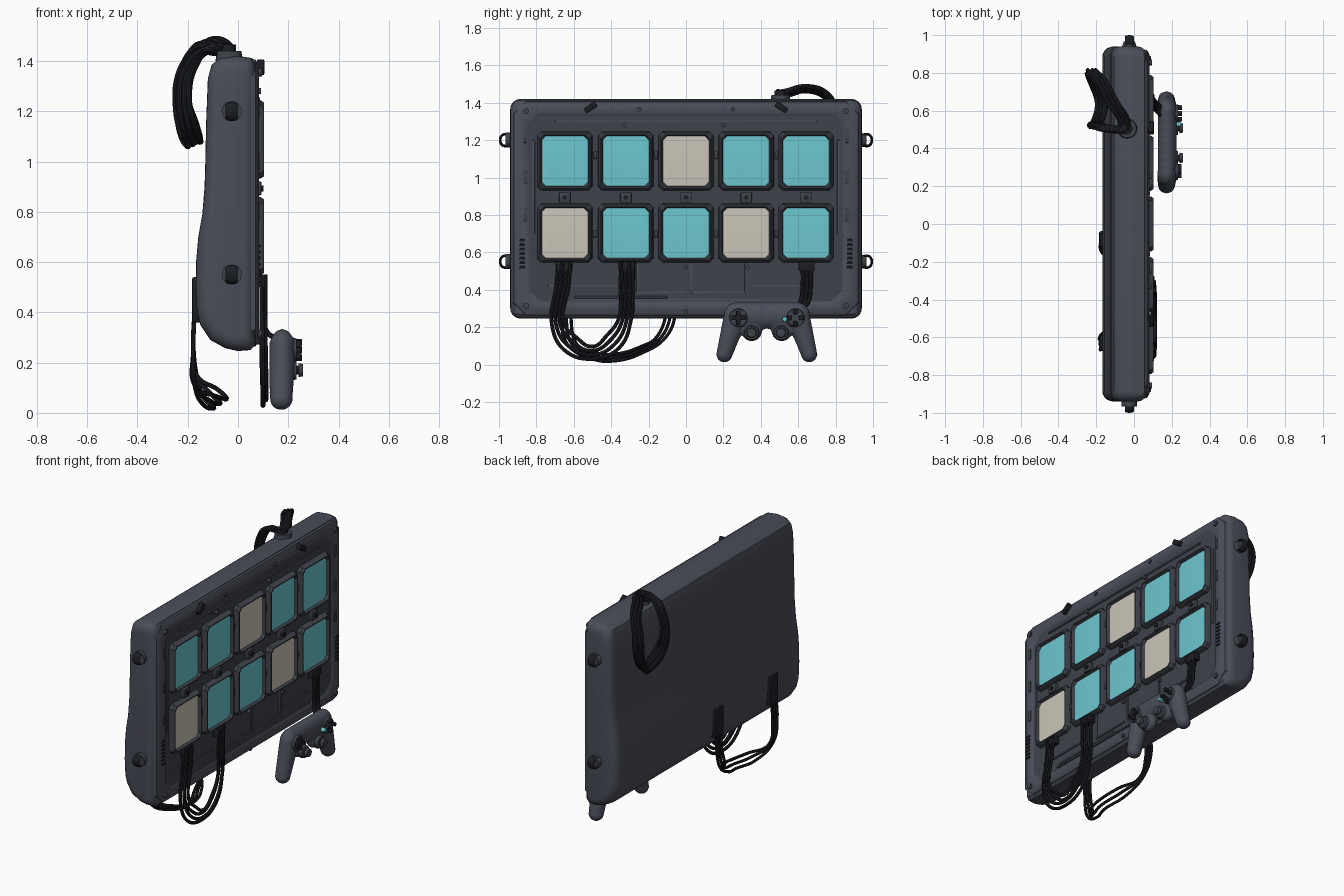
import bpy, bmesh, math, random
from mathutils import Vector

if "Cube" in bpy.data.objects:
    bpy.data.objects.remove(bpy.data.objects["Cube"])

random.seed(4)
def mat(name, rgb):
    m = bpy.data.materials.new(name)
    m.diffuse_color = (*rgb, 1)
    m.use_nodes = True
    m.node_tree.nodes["Principled BSDF"].inputs["Base Color"].default_value = m.diffuse_color
    return m

SHELL = mat("slate_shell", (0.070, 0.076, 0.100))
PANEL = mat("dark_slate_panel", (0.050, 0.054, 0.070))
BLACK = mat("cable_black", (0.012, 0.013, 0.017))
TEAL = mat("teal", (0.150, 0.570, 0.620))
CREAM = mat("cream", (0.600, 0.560, 0.480))

def finish(name, bm, m):
    bmesh.ops.recalc_face_normals(bm, faces=bm.faces)
    me = bpy.data.meshes.new(name)
    bm.to_mesh(me)
    bm.free()
    me.materials.append(m)
    o = bpy.data.objects.new(name, me)
    bpy.context.collection.objects.link(o)
    return o

def loft(name, rings, m, caps=True):
    bm = bmesh.new()
    vs = [[bm.verts.new(p) for p in r] for r in rings]
    n = len(vs[0])
    for a, b in zip(vs, vs[1:]):
        for i in range(n):
            bm.faces.new((a[i], a[(i + 1) % n], b[(i + 1) % n], b[i]))
    if caps:
        bm.faces.new(vs[0])
        bm.faces.new(vs[-1])
    return finish(name, bm, m)

def box(name, c, s, m, bevel=0.004, tilt=0):
    bm = bmesh.new()
    bmesh.ops.create_cube(bm, size=1)
    bmesh.ops.scale(bm, vec=s, verts=bm.verts)
    bmesh.ops.bevel(bm, geom=bm.edges[:], offset=bevel, segments=2, affect='EDGES', profile=0.5)
    o = finish(name, bm, m)
    o.location, o.rotation_euler.x = c, tilt
    return o

def disc(name, c, r, depth, m, axis='X', r2=None, n=20):
    bm = bmesh.new()
    bmesh.ops.create_cone(bm, cap_ends=True, segments=n, radius1=r, radius2=r if r2 is None else r2, depth=depth)
    o = finish(name, bm, m)
    o.location = c
    o.rotation_euler = {'X': (0, math.pi / 2, 0), 'Y': (-math.pi / 2, 0, 0), 'Z': (0, 0, 0)}[axis]
    return o

def tube(name, pts, r, m=BLACK, closed=False):
    cu = bpy.data.curves.new(name, 'CURVE')
    cu.dimensions = '3D'
    cu.bevel_depth, cu.bevel_resolution, cu.resolution_u = r, 2, 7
    cu.use_fill_caps = True
    sp = cu.splines.new('BEZIER')
    sp.bezier_points.add(len(pts) - 1)
    for b, p in zip(sp.bezier_points, pts):
        b.co = p
        b.handle_left_type = b.handle_right_type = 'AUTO'
    sp.use_cyclic_u = closed
    cu.materials.append(m)
    o = bpy.data.objects.new(name, cu)
    bpy.context.collection.objects.link(o)
    return o

def plate_ring(x, cy, cz, hy, hz, ch):
    q = [(hy, hz - ch), (hy - ch, hz), (ch - hy, hz), (-hy, hz - ch),
         (-hy, ch - hz), (ch - hy, -hz), (hy - ch, -hz), (hy, ch - hz)]
    return [(x, cy + a, cz + b) for a, b in q]

# main shell: side profile (x, z) swept along y with rounded ends
prof = [(0.068, 0.27), (0.068, 1.39), (0.055, 1.412), (0, 1.42), (-0.07, 1.412), (-0.105, 1.385),
        (-0.12, 1.33), (-0.127, 1.15), (-0.13, 1.0), (-0.133, 0.9), (-0.142, 0.79), (-0.158, 0.70),
        (-0.167, 0.6), (-0.168, 0.5), (-0.163, 0.4), (-0.15, 0.35), (-0.11, 0.29), (-0.05, 0.257),
        (0, 0.246), (0.05, 0.25)]
rings = []
stations = [(0.94 - 0.055 * (1 - math.sin(a)), 0.055 * (1 - math.cos(a)))
            for a in [math.radians(d) for d in (90, 72, 54, 36, 18, 0)]]
for y, ins in [(-y, i) for y, i in stations] + [(y, i) for y, i in reversed(stations)]:
    kx, kz = 1 - ins / 0.12, 1 - ins / 0.585
    rings.append([(-0.04 + (x + 0.04) * kx, y, 0.835 + (z - 0.835) * kz) for x, z in prof])
loft("main_shell", rings, SHELL)

# raised front rim and recessed floor
Z = 0.835
loft("front_rim", [plate_ring(0.03, 0, Z, 0.93, 0.58, 0.07), plate_ring(0.07, 0, Z, 0.92, 0.57, 0.065),
                   plate_ring(0.083, 0, Z, 0.895, 0.548, 0.06), plate_ring(0.083, 0, Z, 0.85, 0.51, 0.06),
                   plate_ring(0.064, 0, Z, 0.83, 0.49, 0.06)], SHELL, False)
loft("recess_floor", [plate_ring(0.062, 0, Z, 0.86, 0.52, 0.06), plate_ring(0.071, 0, Z, 0.86, 0.52, 0.06)], PANEL)

# key frames with coloured pads
cols = [-0.648, -0.322, 0.0, 0.322, 0.642]
for r, cz in enumerate((1.088, 0.703)):
    for c, cy in enumerate(cols):
        spec = [(0.06, 0.148, 0.158), (0.09, 0.146, 0.156), (0.104, 0.136, 0.146),
                (0.104, 0.130, 0.140), (0.085, 0.122, 0.133)]
        loft("key_frame", [plate_ring(x, cy, cz, a, b, 0.022) for x, a, b in spec], PANEL, False)
        pad = CREAM if (r, c) in ((0, 2), (1, 0), (1, 3)) else TEAL
        loft("key_pad", [plate_ring(0.080, cy, cz, 0.126, 0.137, 0.02), plate_ring(0.087, cy, cz, 0.124, 0.135, 0.02),
                         plate_ring(0.089, cy, cz, 0.10, 0.11, 0.02)], pad)

# connector clips between rows
for cy in cols:
    box("row_clip", (0.078, cy, 0.893), (0.03, 0.06, 0.055), PANEL)
    disc("clip_stud", (0.095, cy, 0.893), 0.012, 0.012, BLACK)
for cy in cols[:-1]:
    for cz in (1.12, 0.7):
        box("side_clip", (0.075, cy + 0.162, cz), (0.02, 0.02, 0.04), PANEL)

# raised trims on the floor
for y0, y1, z in ((-0.74, -0.36, 0.42), (-0.26, 0.0, 0.385), (0.03, 0.32, 0.385), (0.36, 0.6, 0.42),
                  (-0.6, -0.1, 0.36), (-0.7, 0.7, 1.30), (-0.62, 0.62, 0.345)):
    box("floor_trim", (0.073, (y0 + y1) / 2, z), (0.012, y1 - y0, 0.012), SHELL, 0.003)
for y in (-0.26, 0.03, 0.32):
    box("floor_trim_upright", (0.073, y, 0.465), (0.012, 0.012, 0.16), SHELL, 0.003)
for s in (-1, 1):
    box("side_trim", (0.073, s * 0.815, 0.95), (0.014, 0.014, 0.5), SHELL, 0.003)
    for k in range(7):
        box("side_vent", (0.082, s * 0.875, 0.52 + k * 0.024), (0.014, 0.03, 0.012), BLACK, 0.003)
    for z in (1.22, 1.0, 0.8):
        box("side_tab", (0.08, s * 0.86, z), (0.016, 0.02, 0.07), PANEL)
    # corner bolts
    for z in (0.315, 1.355):
        disc("corner_bolt", (0.088, s * 0.855, z), 0.016, 0.016, PANEL, n=12)
    # rim clips
    box("rim_clip", (0.09, s * 0.51, 1.375), (0.03, 0.07, 0.03), BLACK, tilt=-0.6 * s if s > 0 else 0.6)
    # side lugs with strap loops
    for z in (1.2, 0.55):
        disc("lug_base", (-0.025, s * 0.95, z), 0.04, 0.03, PANEL, 'Y', 0.03 if s > 0 else 0.04)
        o = tube("lug_loop", [(0, s * y, z + d) for y, d in ((0.94, 0.028), (0.98, 0.028), (0.993, 0),
                                                             (0.98, -0.028), (0.94, -0.028))], 0.007)
        o.scale.x, o.location.x = 3.4, -0.025
for y, z in ((0.25, 1.365), (-0.25, 1.365), (0.0, 0.285), (-0.33, 1.28), (0.2, 1.28), (0.33, 0.52), (0.0, 0.52)):
    disc("floor_bolt", (0.082, y, z), 0.012, 0.02, PANEL, n=12)

# front cables hanging in a loop between two keys
for k in range(4):
    d = (k - 1.5) * 0.022
    x = 0.095 + 0.012 * (k % 2)
    low = 0.03 + 0.022 * k
    tube("front_cable", [(x, -0.65 + d, 0.55), (x, -0.66 + d, 0.42), (x + 0.002, -0.685 + d, 0.22),
                         (x + 0.004, -0.62 + d, low + 0.05), (x + 0.004, -0.50, low),
                         (x + 0.004, -0.39 - d, low + 0.06), (x, -0.325 - d, 0.25),
                         (x, -0.318 - d, 0.42), (x, -0.315 - d, 0.55)], 0.010)
for y in (-0.65, -0.318, 0.645):
    box("cable_plug", (0.088, y, 0.525), (0.04, 0.085, 0.05), BLACK)

# controller lead
for k in range(3):
    d = (k - 1) * 0.022
    tube("controller_lead", [(0.095, 0.645 + d, 0.55), (0.1, 0.645 + d, 0.42), (0.11, 0.63 + d, 0.33),
                             (0.16, 0.58 + d, 0.29)], 0.011)

# rear sockets and hanging cables
for y in (-0.63, -0.08):
    box("rear_socket", (-0.165, y, 0.45), (0.035, 0.085, 0.18), BLACK, 0.008)
for k in range(3):
    d = (k - 1) * 0.025
    low = 0.02 + 0.018 * k
    tube("rear_cable", [(-0.172, -0.63 + d, 0.42), (-0.178, -0.64 + d, 0.25), (-0.172, -0.61 + d, 0.11),
                        (-0.11 + d, -0.50, low + 0.01), (-0.07 + d, -0.38, low), (-0.11 + d, -0.24, low + 0.04),
                        (-0.165, -0.13 - d, 0.15), (-0.178, -0.08 - d, 0.28), (-0.172, -0.08 - d, 0.42)], 0.009)

# coiled cable hung over the back
coil = [(-0.05, 0.53, 1.45), (-0.11, 0.64, 1.475), (-0.17, 0.75, 1.44), (-0.215, 0.80, 1.35),
        (-0.222, 0.80, 1.22), (-0.2, 0.73, 1.11), (-0.175, 0.64, 1.075), (-0.19, 0.55, 1.13),
        (-0.215, 0.52, 1.25), (-0.195, 0.515, 1.37), (-0.125, 0.50, 1.445), (-0.06, 0.50, 1.445)]
mid = Vector((-0.18, 0.64, 1.28))
for k in range(9):
    f, dx = 0.92 + 0.055 * (k % 3), (k // 3 - 1) * 0.022
    pts = []
    for p in coil:
        v = Vector(p)
        v.y = mid.y + (v.y - mid.y) * f
        v.z = mid.z + (v.z - mid.z) * (0.97 + 0.03 * (k % 3)) + dx * 0.4
        v.x += dx + random.uniform(-0.005, 0.005)
        pts.append(v)
    tube("coiled_cable", pts, 0.011, closed=True)
disc("coil_socket", (-0.035, 0.505, 1.42), 0.055, 0.04, PANEL, 'Z', 0.048)
disc("coil_collar", (-0.04, 0.505, 1.445), 0.032, 0.04, BLACK, 'Z')

# game controller body: blended spheres and a slab
bm = bmesh.new()
def ball(c, r, sx=1.0):
    g = bmesh.ops.create_uvsphere(bm, u_segments=20, v_segments=12, radius=r)["verts"]
    bmesh.ops.scale(bm, vec=(sx, 1, 1), verts=g)
    bmesh.ops.translate(bm, vec=c, verts=g)
for s in (-1, 1):
    for i in range(9):
        t = i / 8
        ball((0.176 - 0.004 * t, 0.432 + s * (0.165 + 0.062 * t), 0.262 - 0.207 * t), 0.066 - 0.022 * t, 0.8 + 0.25 * t)
    ball((0.178, 0.432 + s * 0.08, 0.18), 0.056, 0.75)
for i in range(9):
    ball((0.176, 0.272 + 0.04 * i, 0.262), 0.072, 0.70)
pad = finish("controller_body", bm, SHELL)
rm = pad.modifiers.new("blend", 'REMESH')
rm.mode, rm.voxel_size, rm.use_smooth_shade = 'VOXEL', 0.009, True
sm = pad.modifiers.new("soften", 'SMOOTH')
sm.factor, sm.iterations = 0.5, 5

# controller sticks, direction pad and buttons
for y in (0.35, 0.508):
    disc("stick_well", (0.222, y, 0.17), 0.041, 0.02, PANEL, r2=0.037)
    disc("stick_post", (0.235, y, 0.17), 0.018, 0.03, BLACK)
    disc("stick_cap", (0.25, y, 0.17), 0.028, 0.018, PANEL, r2=0.024)
for y in (0.28, 0.585):
    disc("button_base", (0.222, y, 0.25), 0.052, 0.022, PANEL, r2=0.046)
box("direction_pad_across", (0.24, 0.28, 0.25), (0.025, 0.075, 0.024), BLACK)
box("direction_pad_upright", (0.24, 0.28, 0.25), (0.025, 0.024, 0.075), BLACK)
for a in range(4):
    y, z = 0.585 + 0.031 * math.cos(a * math.pi / 2), 0.25 + 0.031 * math.sin(a * math.pi / 2)
    disc("face_button", (0.24, y, z), 0.014, 0.03, BLACK, r2=0.012)
disc("teal_button", (0.235, 0.528, 0.243), 0.014, 0.03, TEAL, r2=0.012)

# bake curves and modifiers, then smooth
bpy.ops.object.select_all(action='SELECT')
bpy.context.view_layer.objects.active = pad
bpy.ops.object.convert(target='MESH')
bpy.ops.object.shade_smooth_by_angle(angle=math.radians(35))
